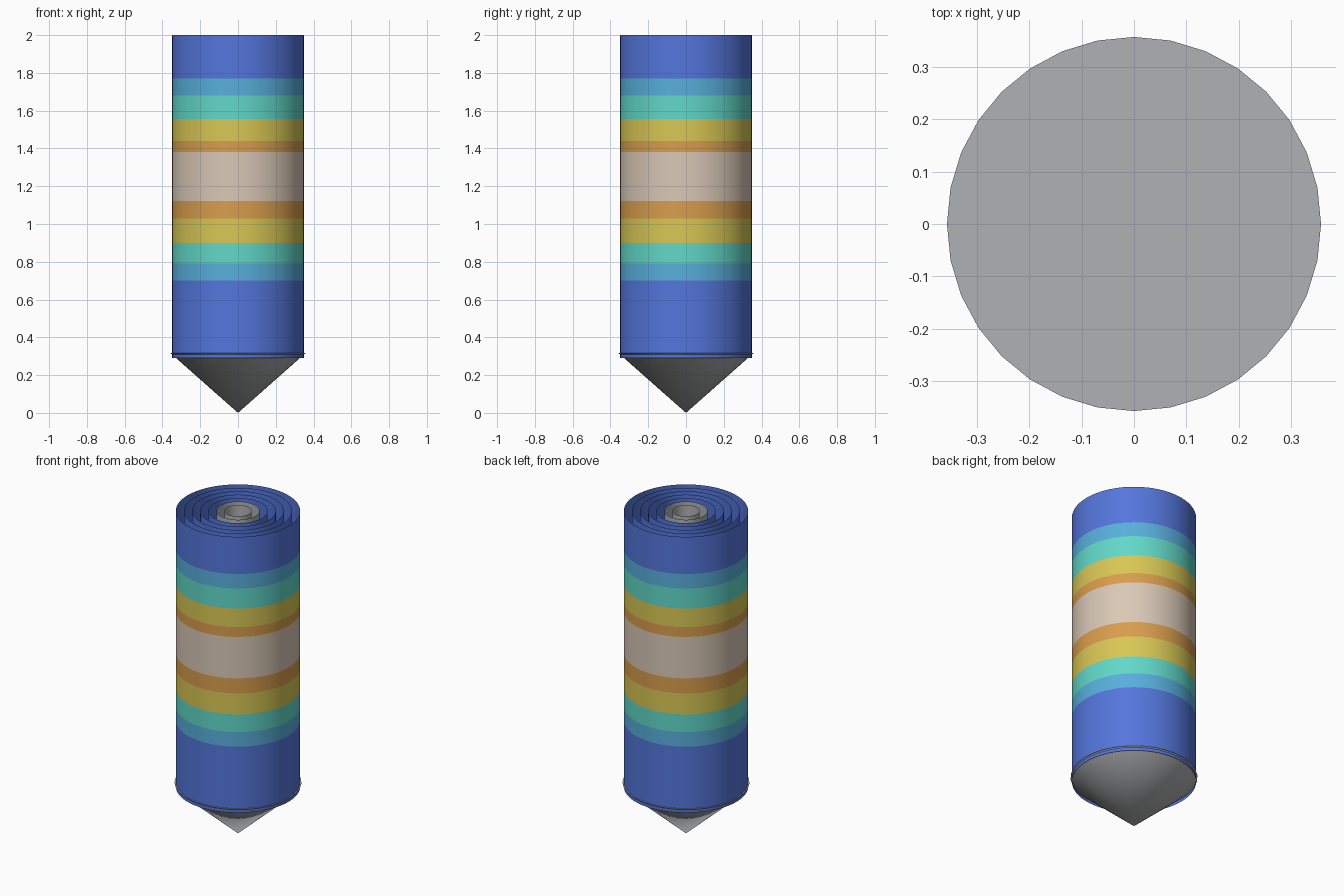
import bpy, bmesh, math

cube = bpy.data.objects.get("Cube")
if cube:
    bpy.data.objects.remove(cube, do_unlink=True)


def lin(c):
    c /= 255
    return c / 12.92 if c <= 0.04045 else ((c + 0.055) / 1.055) ** 2.4


def material(name, r, g, b):
    m = bpy.data.materials.new(name)
    m.use_nodes = True
    col = (lin(r), lin(g), lin(b), 1)
    m.diffuse_color = col
    m.node_tree.nodes["Principled BSDF"].inputs["Base Color"].default_value = col
    return m


BLUE, SKY, TEAL, YELLOW, ORANGE, BEIGE = range(6)
band_mats = [
    material("blue", 84, 118, 220),
    material("sky blue", 88, 175, 220),
    material("teal", 97, 216, 200),
    material("yellow", 216, 199, 85),
    material("orange", 217, 157, 77),
    material("beige", 217, 200, 182),
]
grey = material("grey", 176, 177, 179)

BOTTOM, TOP = 0.29, 2.0
# (upper height, colour) of each stripe, from the bottom up
STRIPES = [(0.70, BLUE), (0.79, SKY), (0.90, TEAL), (1.03, YELLOW),
           (1.123, ORANGE), (1.38, BEIGE), (1.44, ORANGE), (1.555, YELLOW),
           (1.68, TEAL), (1.77, SKY), (TOP, BLUE)]


def finish(bm, name, mats):
    me = bpy.data.meshes.new(name)
    bm.to_mesh(me)
    bm.free()
    for m in mats:
        me.materials.append(m)
    ob = bpy.data.objects.new(name, me)
    bpy.context.collection.objects.link(ob)
    bpy.ops.object.select_all(action='DESELECT')
    ob.select_set(True)
    bpy.context.view_layer.objects.active = ob
    bpy.ops.object.shade_smooth_by_angle(angle=math.radians(35))
    return ob


def tube(name, radius, stripes, mats, sides=64):
    """Open paper-thin tube, one ring of faces per stripe."""
    bm = bmesh.new()
    rings = []
    for z in [BOTTOM] + [s[0] for s in stripes]:
        rings.append([bm.verts.new((radius * math.cos(2 * math.pi * i / sides),
                                    radius * math.sin(2 * math.pi * i / sides), z))
                      for i in range(sides)])
    for (_, colour), lo, hi in zip(stripes, rings, rings[1:]):
        for i in range(sides):
            j = (i + 1) % sides
            bm.faces.new((lo[i], lo[j], hi[j], hi[i])).material_index = colour
    return finish(bm, name, mats)


# Nested striped tubes, outermost first
STEP = 0.0455
for k in range(5):
    tube("outer_tube" if k == 0 else f"inner_tube_{k}",
         0.349 - k * STEP, STRIPES, band_mats)

# Plain grey tubes around the core
for k in (5, 6):
    tube(f"core_tube_{k - 4}", 0.349 - k * STEP, [(TOP, 0)], [grey])

# Pointed closed cone, its rim slightly wider than the outer tube
CONE_H = 0.316
bm = bmesh.new()
rim = [bm.verts.new((0.357 * math.cos(math.pi * i / 16),
                     0.357 * math.sin(math.pi * i / 16), CONE_H)) for i in range(32)]
tip = bm.verts.new((0, 0, 0))
bm.faces.new(rim)
for i in range(32):
    bm.faces.new((rim[(i + 1) % 32], rim[i], tip))
finish(bm, "cone_tip", [grey])
